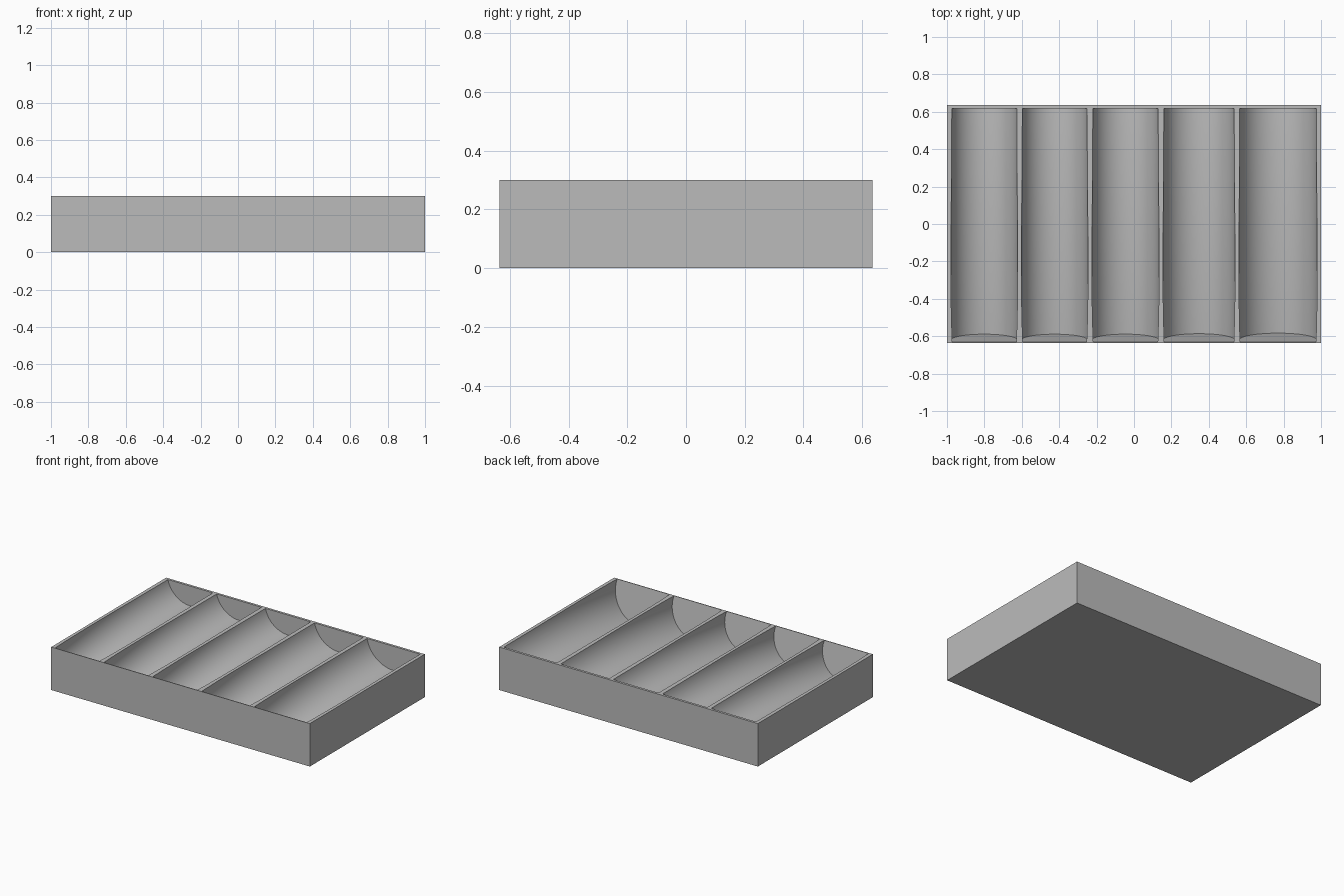
import bpy, bmesh, math

if "Cube" in bpy.data.objects:
    bpy.data.objects.remove(bpy.data.objects["Cube"], do_unlink=True)

HALF_Y, TOP = 0.635, 0.30
BACK, FRONT = 0.618, -0.63
SLOTS = [(-0.979, -0.622), (-0.602, -0.246), (-0.225, 0.134),
         (0.155, 0.540), (0.561, 0.979)]
SIDES, RINGS = 96, 24

grey = bpy.data.materials.new("plain grey")
grey.use_nodes = True
grey.diffuse_color = (0.5, 0.5, 0.5, 1)
grey.node_tree.nodes["Principled BSDF"].inputs["Base Color"].default_value = (0.5, 0.5, 0.5, 1)


def make_object(name, bm):
    bmesh.ops.recalc_face_normals(bm, faces=bm.faces)
    mesh = bpy.data.meshes.new(name)
    bm.to_mesh(mesh)
    bm.free()
    mesh.materials.append(grey)
    obj = bpy.data.objects.new(name, mesh)
    bpy.context.collection.objects.link(obj)
    return obj


def add_trough(bm, left, right):
    """Round bore that is level at the back and dips towards the front."""
    cx, r = (left + right) / 2, (right - left) / 2
    rings = []
    for i in range(RINGS + 1):
        t = i / RINGS
        y = BACK + (FRONT - BACK) * t
        axis = TOP + 0.04 - 0.09 * t * t
        lean = 0.18 * t
        ring = []
        for k in range(SIDES):
            a = math.tau * k / SIDES
            z = axis + r * math.sin(a)
            ring.append(bm.verts.new((cx + r * math.cos(a), y + (TOP - z) * lean, z)))
        rings.append(ring)
    for low, high in zip(rings, rings[1:]):
        for k in range(SIDES):
            n = (k + 1) % SIDES
            bm.faces.new((low[k], low[n], high[n], high[k]))
    bm.faces.new(rings[0])
    bm.faces.new(rings[-1])


# Solid block
bm = bmesh.new()
bmesh.ops.create_cube(bm, size=1)
for v in bm.verts:
    v.co = (v.co.x * 2, v.co.y * 2 * HALF_Y, (v.co.z + 0.5) * TOP)
tray = make_object("tray", bm)

# Five troughs cut out of the block
bm = bmesh.new()
for left, right in SLOTS:
    add_trough(bm, left, right)
cutter = make_object("trough_cutter", bm)
cutter.hide_render = True

cut = tray.modifiers.new("troughs", 'BOOLEAN')
cut.operation = 'DIFFERENCE'
cut.solver = 'EXACT'
cut.object = cutter

bpy.ops.object.select_all(action='DESELECT')
tray.select_set(True)
bpy.context.view_layer.objects.active = tray
bpy.ops.object.modifier_apply(modifier=cut.name)
bpy.data.objects.remove(cutter, do_unlink=True)

# Smooth troughs with crisp rims
bpy.ops.object.shade_smooth_by_angle(angle=math.radians(30))
